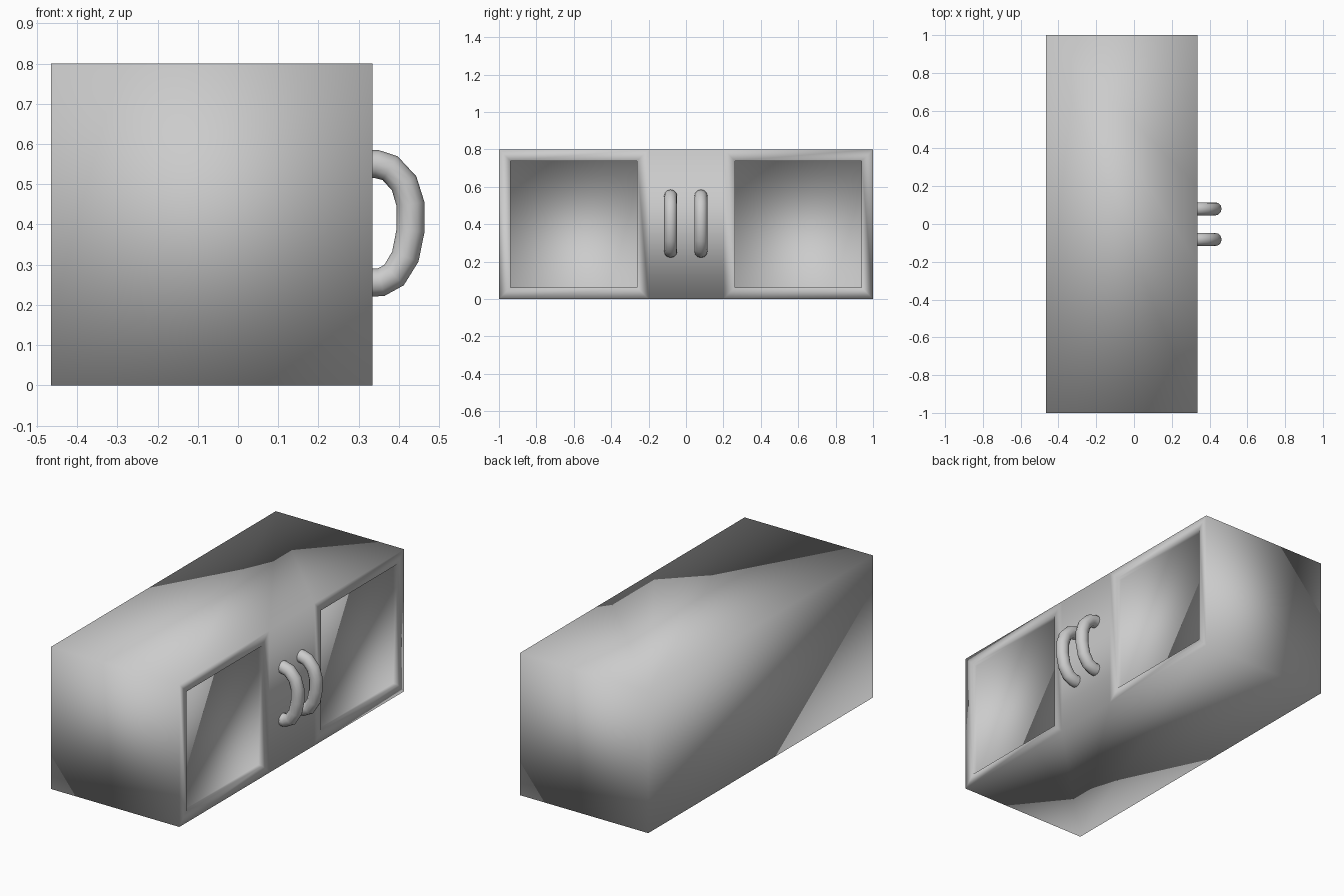
import bpy, bmesh
from mathutils import Vector

if "Cube" in bpy.data.objects:
    bpy.data.objects.remove(bpy.data.objects["Cube"])

X0, X1, H = -0.465, 0.335, 0.8


def make_body():
    # Cabinet block with two recessed door panels on the +x face
    bm = bmesh.new()
    bmesh.ops.create_cube(bm, size=1)
    for v in bm.verts:
        v.co = Vector(((X0 + X1) / 2 + v.co.x * (X1 - X0), v.co.y * 2, (v.co.z + 0.5) * H))
    bm.normal_update()

    def front_faces():
        return [f for f in bm.faces if f.normal.x > 0.9]

    # Split the front into door / centre / door
    for y in (-0.2, 0.2):
        faces = front_faces()
        edges = list({e for f in faces for e in f.edges})
        verts = list({v for f in faces for v in f.verts})
        bmesh.ops.bisect_plane(bm, geom=verts + edges + faces,
                               plane_co=(0, y, 0), plane_no=(0, 1, 0))
        bm.normal_update()

    # Door frames and sunken panels
    doors = [f for f in front_faces() if abs(f.calc_center_median().y) > 0.3]
    bmesh.ops.inset_individual(bm, faces=doors, thickness=0.087)
    panels = bmesh.ops.extrude_discrete_faces(bm, faces=doors)["faces"]
    bmesh.ops.translate(bm, vec=(-0.025, 0, 0), verts=list({v for f in panels for v in f.verts}))

    bm.normal_update()
    for f in bm.faces:
        f.smooth = True
    me = bpy.data.meshes.new("cabinet_body")
    bm.to_mesh(me)
    bm.free()
    bpy.context.collection.objects.link(bpy.data.objects.new("cabinet_body", me))


def make_handle(name, y):
    # Bent round bar in the xz plane
    path = [(0.325, 0.55), (0.345, 0.55), (0.378, 0.54), (0.413, 0.502), (0.429, 0.45),
            (0.429, 0.385), (0.416, 0.32), (0.388, 0.274), (0.355, 0.256), (0.325, 0.255)]
    cu = bpy.data.curves.new(name, "CURVE")
    cu.dimensions = "3D"
    cu.bevel_depth = 0.035
    cu.bevel_resolution = 4
    cu.use_fill_caps = True
    sp = cu.splines.new("POLY")
    sp.points.add(len(path) - 1)
    for p, (x, z) in zip(sp.points, path):
        p.co = (x, y, z, 1)
    sp.use_smooth = True
    bpy.context.collection.objects.link(bpy.data.objects.new(name, cu))


make_body()
make_handle("left_handle", -0.082)
make_handle("right_handle", 0.08)
